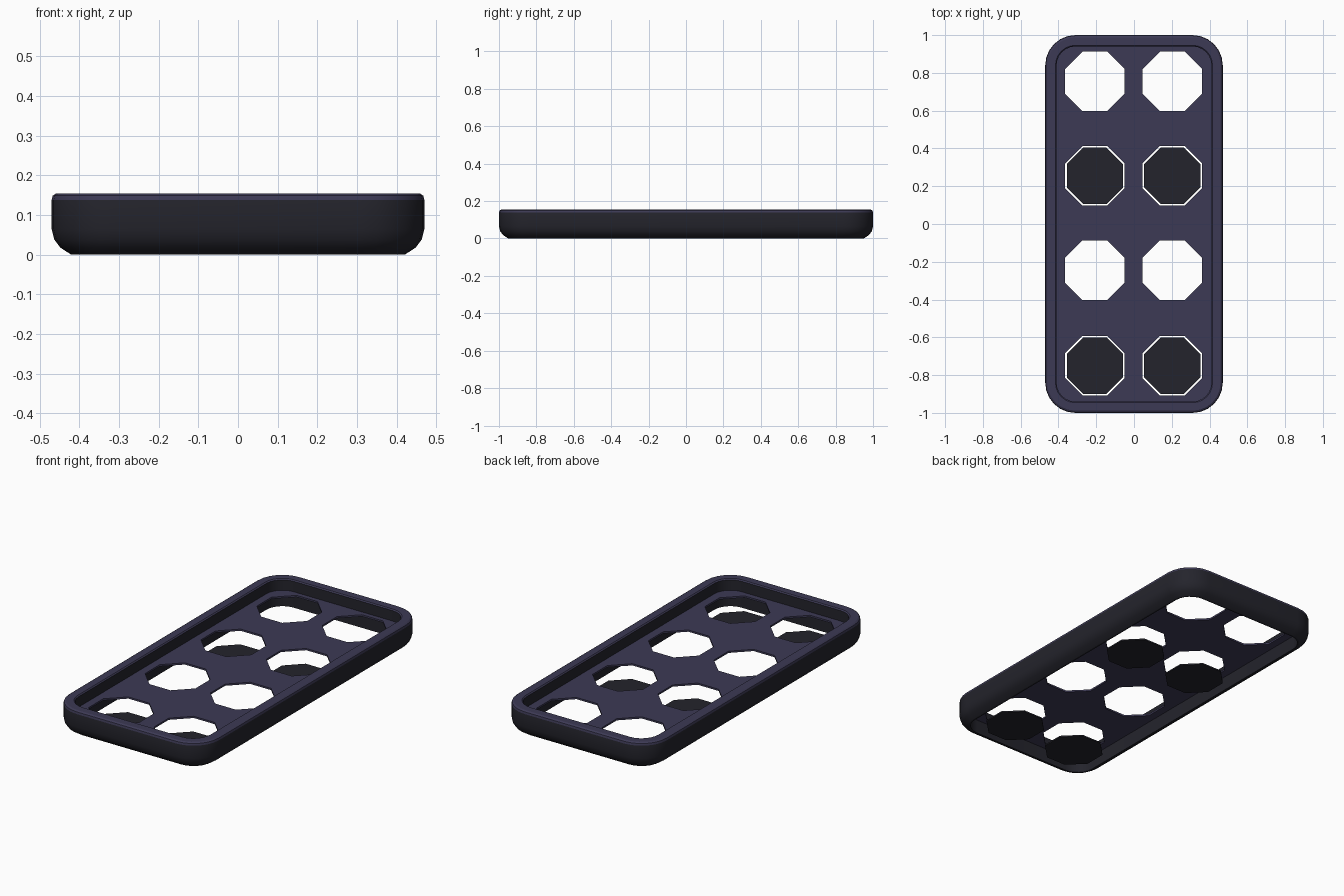
import bpy, bmesh, math

cube = bpy.data.objects.get("Cube")
if cube:
    bpy.data.objects.remove(cube, do_unlink=True)

HALF_X, HALF_Y, CORNER = 0.47, 1.0, 0.16
COLUMNS = (-0.207, 0.203)
ROWS = (0.755, 0.255, -0.245, -0.75)


def material(name, color):
    mat = bpy.data.materials.new(name)
    mat.use_nodes = True
    mat.diffuse_color = color
    mat.node_tree.nodes["Principled BSDF"].inputs["Base Color"].default_value = color
    return mat


purple = material("muted purple", (0.046, 0.042, 0.091, 1))
dark = material("dark grey", (0.0175, 0.0175, 0.025, 1))


def rounded_outline(inset, steps=6):
    """Counter-clockwise rounded rectangle, moved inwards by inset."""
    r = CORNER - inset
    points = []
    for k, (sx, sy) in enumerate(((1, 1), (-1, 1), (-1, -1), (1, -1))):
        for i in range(steps + 1):
            a = math.pi / 2 * (k + i / steps)
            points.append((sx * (HALF_X - CORNER) + r * math.cos(a),
                           sy * (HALF_Y - CORNER) + r * math.sin(a)))
    return points


def octagon(cx, cy, apothem):
    r = apothem / math.cos(math.pi / 8)
    return [(cx + r * math.cos(math.pi / 4 * (i + 0.5)),
             cy + r * math.sin(math.pi / 4 * (i + 0.5))) for i in range(8)]


def activate(obj):
    bpy.ops.object.select_all(action="DESELECT")
    obj.select_set(True)
    bpy.context.view_layer.objects.active = obj


def flat_sheet(name, outlines, bottom, top, mat):
    """Filled sheet; outlines inside the first one become holes."""
    curve = bpy.data.curves.new(name, "CURVE")
    curve.dimensions = "2D"
    curve.fill_mode = "BOTH"
    curve.extrude = (top - bottom) / 2
    for outline in outlines:
        spline = curve.splines.new("POLY")
        spline.points.add(len(outline) - 1)
        for point, (x, y) in zip(spline.points, outline):
            point.co = (x, y, 0, 1)
        spline.use_cyclic_u = True
    curve.materials.append(mat)
    obj = bpy.data.objects.new(name, curve)
    obj.location.z = (bottom + top) / 2
    bpy.context.collection.objects.link(obj)
    activate(obj)
    bpy.ops.object.convert(target="MESH")


# Rim: closed (inset, height) profile swept around the rounded outline
profile = [(0.06, 0), (0.05, 0), (0.022, 0.018), (0.007, 0.038), (0, 0.065),
           (0, 0.138), (0.003, 0.149), (0.012, 0.155),
           (0.054, 0.155), (0.06, 0.149)]
bm = bmesh.new()
rings = [[bm.verts.new((x, y, z)) for x, y in rounded_outline(inset)]
         for inset, z in profile]
count = len(rings[0])
for k, ring in enumerate(rings):
    above = rings[(k + 1) % len(rings)]
    for i in range(count):
        j = (i + 1) % count
        face = bm.faces.new((ring[i], ring[j], above[j], above[i]))
        # The lip on top is purple, the walls are dark
        face.material_index = 0 if min(v.co.z for v in face.verts) > 0.13 else 1
bmesh.ops.recalc_face_normals(bm, faces=bm.faces)
mesh = bpy.data.meshes.new("rim")
bm.to_mesh(mesh)
bm.free()
mesh.materials.append(purple)
mesh.materials.append(dark)
rim = bpy.data.objects.new("rim", mesh)
bpy.context.collection.objects.link(rim)
activate(rim)
bpy.ops.object.shade_smooth_by_angle(angle=math.radians(32))

# Panel with eight octagonal holes, held inside the rim
holes = [octagon(x, y, 0.158) for y in ROWS for x in COLUMNS]
flat_sheet("panel", [rounded_outline(0.058)] + holes, 0.08, 0.09, purple)

# Loose octagonal discs under every second row of holes
for row, y in enumerate(ROWS[1::2]):
    for side, x in zip(("right", "left"), COLUMNS):
        flat_sheet(f"disc_{row + 1}_{side}", [octagon(x, y, 0.149)], 0, 0.008, dark)
